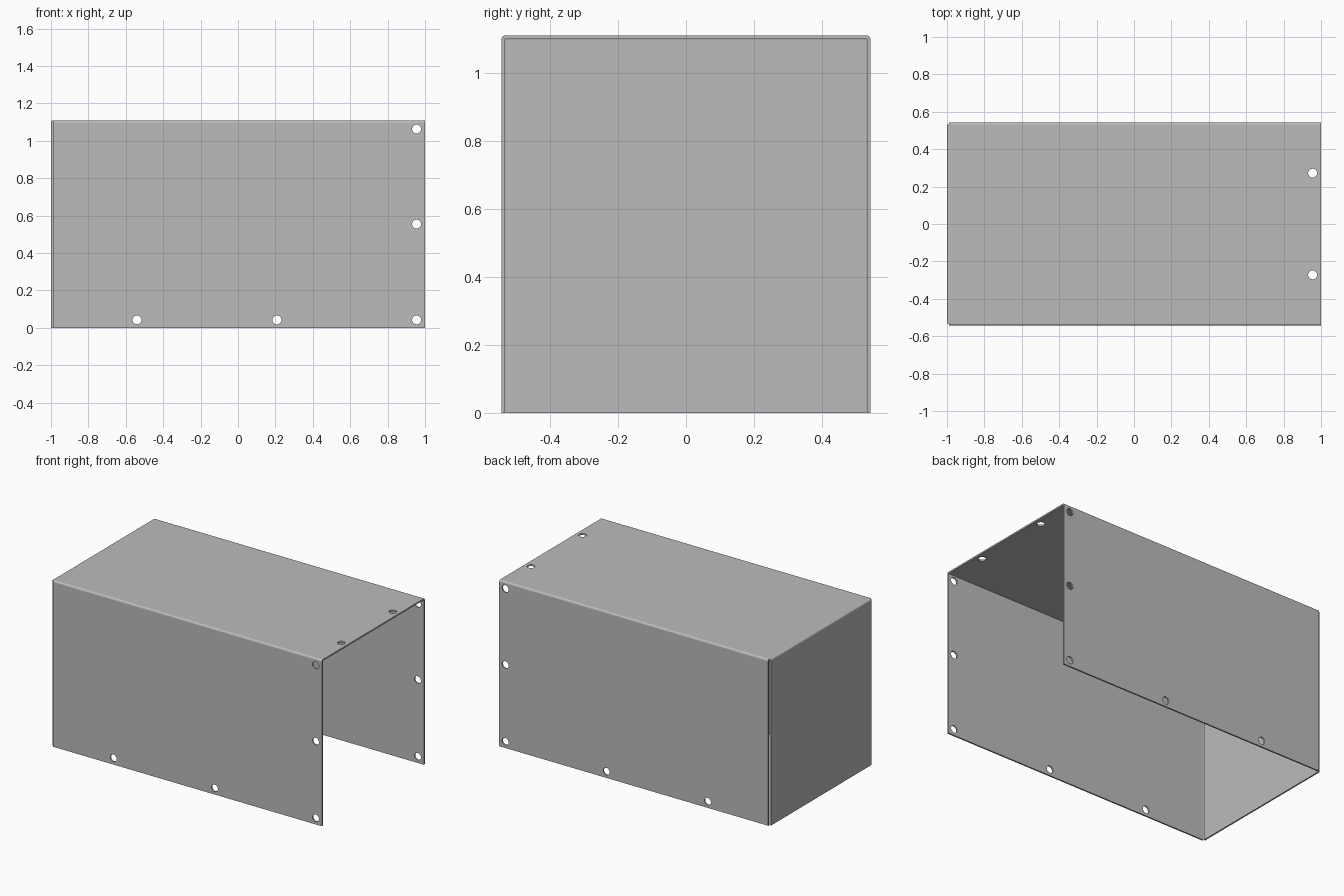
import bpy, bmesh, math
from mathutils import Matrix, Vector

if "Cube" in bpy.data.objects:
    bpy.data.objects.remove(bpy.data.objects["Cube"], do_unlink=True)

HALF_Y, TOP, THICK, BEND = 0.543, 1.11, 0.01, 0.012
HOLE_R, HOLE_X, STEPS = 0.024, 0.955, 6
SEAM = -1 + BEND            # where the roof bends into the end panel

steel = bpy.data.materials.new("grey sheet metal")
steel.use_nodes = True
GREY = (0.5, 0.5, 0.5, 1)
steel.diffuse_color = GREY
steel.node_tree.nodes["Principled BSDF"].inputs["Base Color"].default_value = GREY


def arc(u, v, radius, start):
    """Quarter bend running clockwise from the start angle."""
    angles = [start - math.pi / 2 * i / STEPS for i in range(STEPS + 1)]
    return [(u + radius * math.cos(a), v + radius * math.sin(a)) for a in angles]


def extrude_profile(name, points, place, offset):
    bm = bmesh.new()
    face = bm.faces.new([bm.verts.new(place(u, v)) for u, v in points])
    new = bmesh.ops.extrude_face_region(bm, geom=[face])["geom"]
    moved = [g for g in new if isinstance(g, bmesh.types.BMVert)]
    bmesh.ops.translate(bm, verts=moved, vec=offset)
    bmesh.ops.recalc_face_normals(bm, faces=bm.faces)
    mesh = bpy.data.meshes.new(name)
    bm.to_mesh(mesh)
    bm.free()
    mesh.materials.append(steel)
    obj = bpy.data.objects.new(name, mesh)
    bpy.context.collection.objects.link(obj)
    return obj


def select(obj):
    bpy.ops.object.select_all(action="DESELECT")
    obj.select_set(True)
    bpy.context.view_layer.objects.active = obj


def finish(obj):
    """Smooth the bends and hole walls, keep the big panels flat."""
    select(obj)
    bpy.ops.object.shade_smooth_by_angle(angle=math.radians(30))
    for poly in obj.data.polygons:
        if poly.area > 0.1:
            poly.use_smooth = False


# Folded cover: two sides and the roof as one bent sheet
cy, cz = HALF_Y - BEND, TOP - BEND
outer = [(-HALF_Y, 0)] + arc(-cy, cz, BEND, math.pi) + arc(cy, cz, BEND, math.pi / 2) + [(HALF_Y, 0)]
inner_r, inner_y = BEND - THICK, HALF_Y - THICK
inner = [(-inner_y, 0)] + arc(-cy, cz, inner_r, math.pi) + arc(cy, cz, inner_r, math.pi / 2) + [(inner_y, 0)]
cover = extrude_profile("folded_cover", outer + inner[::-1],
                        lambda u, v: (SEAM, u, v), (1 - SEAM, 0, 0))

# Screw holes through both sides and the roof
holes = bmesh.new()


def add_hole(location, depth, rotation):
    bmesh.ops.create_cone(holes, cap_ends=True, segments=24, radius1=HOLE_R, radius2=HOLE_R,
                          depth=depth, matrix=Matrix.Translation(Vector(location)) @ rotation)


across = Matrix.Rotation(math.pi / 2, 4, "X")
for side in (-1, 1):
    for x, z in [(HOLE_X, 1.063), (HOLE_X, 0.555), (HOLE_X, 0.043), (0.208, 0.043), (-0.54, 0.043)]:
        add_hole((x, side * HALF_Y, z), 0.06, across)
    add_hole((HOLE_X, side * 0.272, TOP), 0.06, Matrix.Identity(4))
cutter_mesh = bpy.data.meshes.new("hole_cutter")
holes.to_mesh(cutter_mesh)
holes.free()
cutter = bpy.data.objects.new("hole_cutter", cutter_mesh)
cutter.hide_render = True
bpy.context.collection.objects.link(cutter)

cut = cover.modifiers.new("screw holes", "BOOLEAN")
cut.operation, cut.solver, cut.object = "DIFFERENCE", "EXACT", cutter
select(cover)
bpy.ops.object.modifier_apply(modifier=cut.name)
bpy.data.objects.remove(cutter, do_unlink=True)
finish(cover)

# End panel: bends down from the roof, with a narrow open seam at each side
end_outer = [(-1, 0)] + arc(SEAM, cz, BEND, math.pi)
end_inner = [(-1 + THICK, 0)] + arc(SEAM, cz, inner_r, math.pi)
end = extrude_profile("end_panel", end_outer + end_inner[::-1],
                      lambda u, v: (u, -cy, v), (0, 2 * cy, 0))
finish(end)
